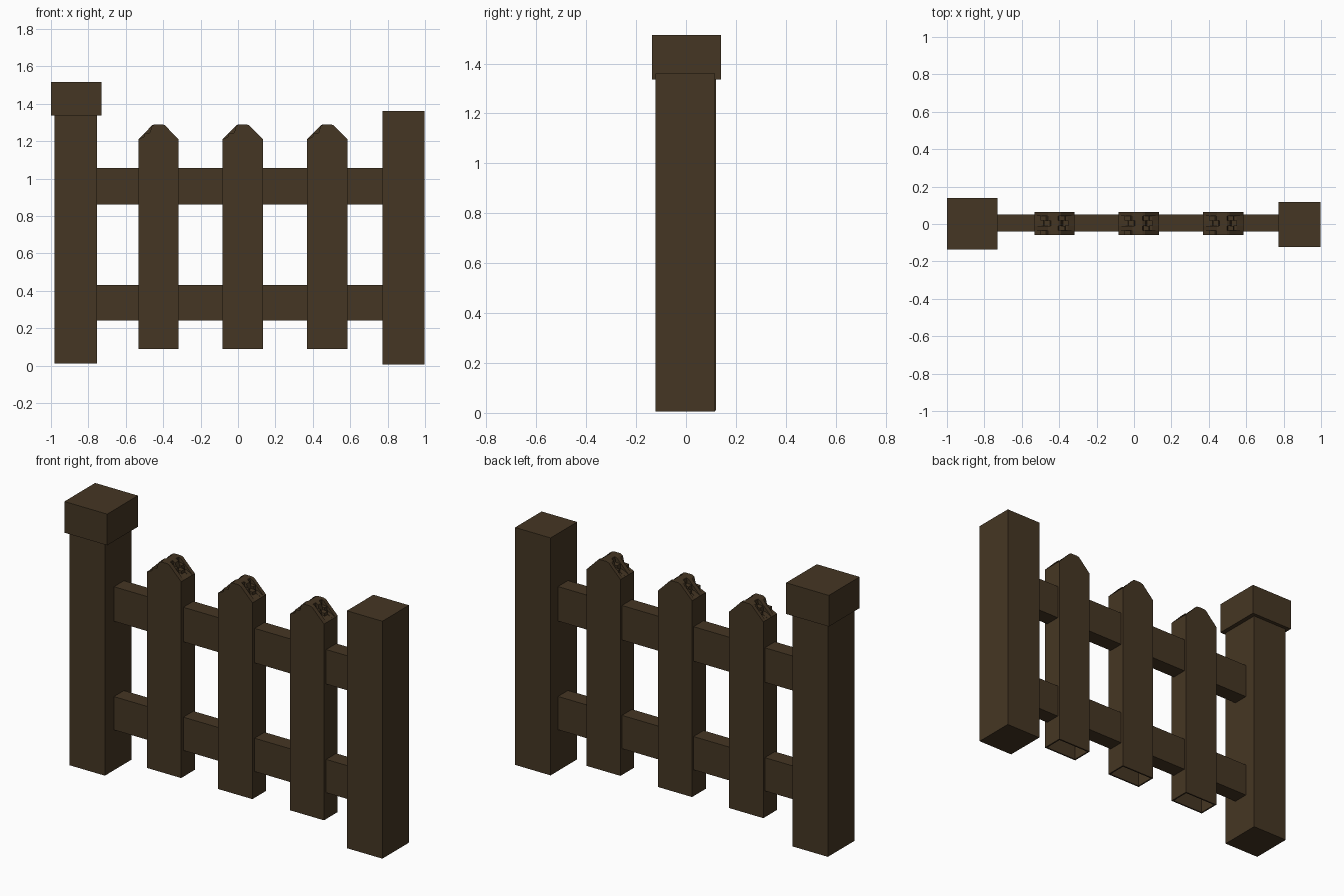
import bpy, bmesh

if "Cube" in bpy.data.objects:
    bpy.data.objects.remove(bpy.data.objects["Cube"])

wood = bpy.data.materials.new("dark brown wood")
wood.diffuse_color = (0.06, 0.037, 0.017, 1)
wood.use_nodes = True
wood.node_tree.nodes["Principled BSDF"].inputs["Base Color"].default_value = wood.diffuse_color


def finish(bm, name):
    bmesh.ops.recalc_face_normals(bm, faces=bm.faces)
    me = bpy.data.meshes.new(name)
    bm.to_mesh(me)
    bm.free()
    me.materials.append(wood)
    ob = bpy.data.objects.new(name, me)
    bpy.context.collection.objects.link(ob)
    return ob


def add_box(bm, x0, x1, y0, y1, z0, z1):
    vs = bmesh.ops.create_cube(bm, size=1)["verts"]
    for v in vs:
        v.co.x = x1 if v.co.x > 0 else x0
        v.co.y = y1 if v.co.y > 0 else y0
        v.co.z = z1 if v.co.z > 0 else z0
    return vs


def box(name, *dims):
    bm = bmesh.new()
    add_box(bm, *dims)
    return finish(bm, name)


def add_slab(bm, cx, profile, y0, y1):
    # extrude an x/z profile through y
    f = bm.faces.new([bm.verts.new((cx + x, y0, z)) for x, z in profile])
    ext = bmesh.ops.extrude_face_region(bm, geom=[f])["geom"]
    for v in ext:
        if isinstance(v, bmesh.types.BMVert):
            v.co.y = y1


# posts and the single cap
box("left_post", -0.98, -0.755, -0.122, 0.12, 0.01, 1.345)
box("left_post_cap", -1.0, -0.73, -0.137, 0.14, 1.337, 1.515)
box("right_post", 0.773, 0.997, -0.122, 0.117, 0.005, 1.36)

# rails
box("upper_rail", -0.77, 0.79, -0.04, 0.05, 0.86, 1.057)
box("lower_rail", -0.77, 0.79, -0.04, 0.05, 0.24, 0.43)

# pickets: hollow-bottomed board with a splintered point made of layers
W = 0.108
smooth_r = [(W, 1.21), (0.068, 1.25), (0.034, 1.285)]
notch_a = [(W, 1.21), (0.075, 1.225), (0.075, 1.243), (0.045, 1.245), (0.036, 1.28)]
notch_b = [(W, 1.21), (0.07, 1.23), (0.058, 1.23), (0.055, 1.258), (0.025, 1.26), (0.022, 1.288)]
layers = [(-0.06, -0.035, smooth_r, notch_a), (-0.035, -0.01, notch_b, smooth_r),
          (-0.01, 0.02, notch_a, notch_b), (0.02, 0.042, notch_b, notch_a),
          (0.042, 0.064, smooth_r, smooth_r)]

for i, cx in enumerate((-0.425, 0.025, 0.477)):
    bm = bmesh.new()
    add_box(bm, cx - W, cx + W, -0.06, 0.064, 0.09, 1.20)
    # open recess underneath
    bottom = min(bm.faces, key=lambda f: f.calc_center_median().z)
    bm.normal_update()
    bmesh.ops.inset_region(bm, faces=[bottom], thickness=0.012)
    ext = bmesh.ops.extrude_discrete_faces(bm, faces=[bottom])["faces"]
    bmesh.ops.translate(bm, vec=(0, 0, 0.14), verts=ext[0].verts)
    finish(bm, f"picket_{i + 1}")
    bm = bmesh.new()
    for y0, y1, right, left in layers:
        prof = [(-W, 1.20), (W, 1.20)] + right + [(0.02, 1.29), (-0.02, 1.29)]
        prof += [(-x, z) for x, z in reversed(left)]
        add_slab(bm, cx, prof, y0, y1)
    finish(bm, f"picket_tip_{i + 1}")
